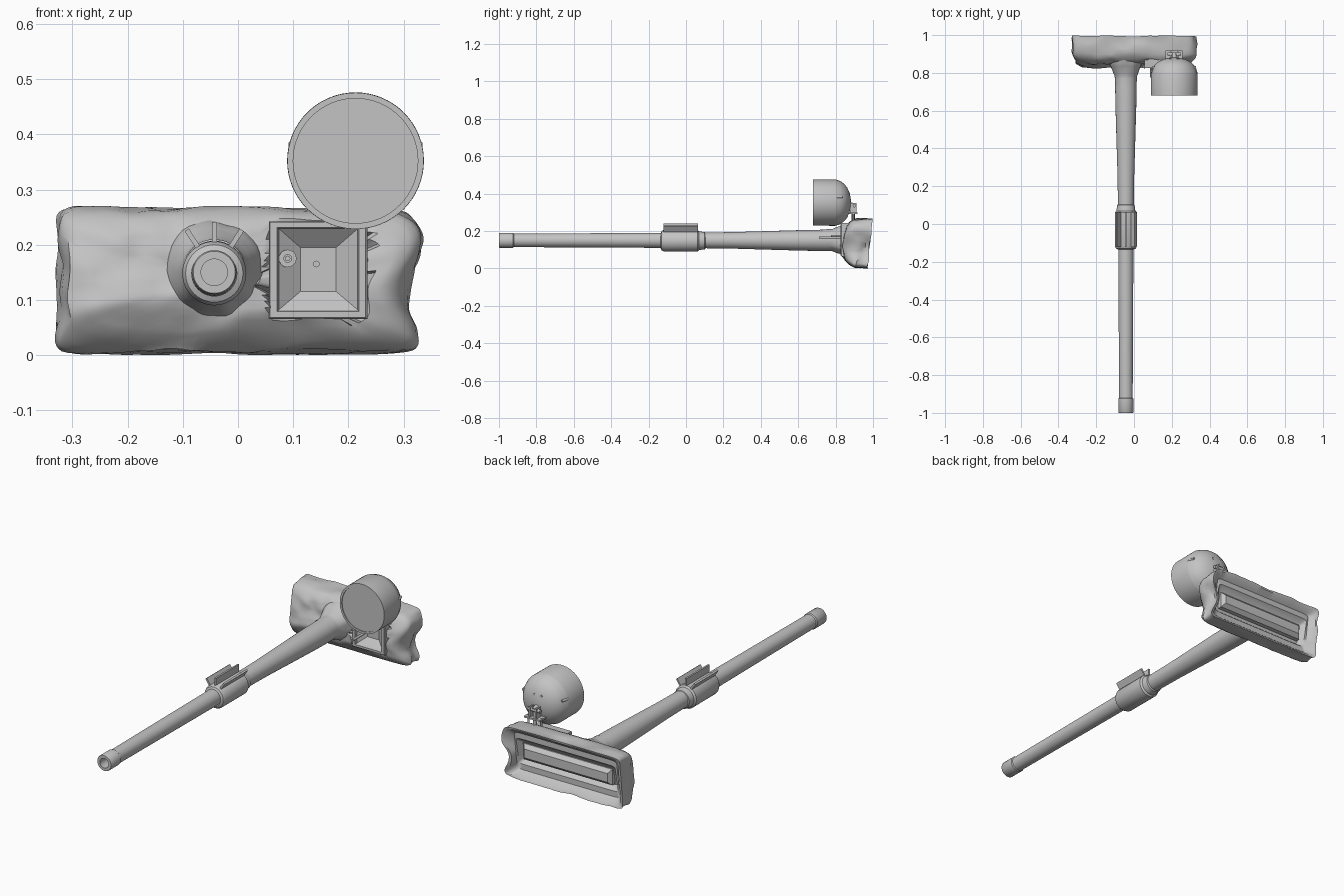
import bpy, bmesh, math
from mathutils import Vector, Matrix, noise

grey = bpy.data.materials.new("painted_grey")
grey.diffuse_color = (0.55, 0.55, 0.55, 1)
AX, AZ = -0.043, 0.15          # gun axis
LX, LZ = 0.213, 0.352          # searchlight axis


def finish(name, bm, angle=35):
    bmesh.ops.recalc_face_normals(bm, faces=bm.faces)
    me = bpy.data.meshes.new(name)
    bm.to_mesh(me)
    bm.free()
    me.materials.append(grey)
    ob = bpy.data.objects.new(name, me)
    bpy.context.collection.objects.link(ob)
    bpy.ops.object.select_all(action='DESELECT')
    ob.select_set(True)
    bpy.context.view_layer.objects.active = ob
    bpy.ops.object.shade_smooth_by_angle(angle=math.radians(angle))
    return ob


def loft(name, rings, cap_start=True, cap_end=True, angle=35):
    """Skin a list of closed point loops."""
    bm = bmesh.new()
    loops = [[bm.verts.new(p) for p in r] for r in rings]
    n = len(loops[0])
    for a, b in zip(loops, loops[1:]):
        for i in range(n):
            j = (i + 1) % n
            bm.faces.new((a[i], a[j], b[j], b[i]))
    if cap_start:
        bm.faces.new(loops[0])
    if cap_end:
        bm.faces.new(loops[-1])
    return finish(name, bm, angle)


def lathe(name, cx, cz, prof, n=40, wobble=0.0, **kw):
    """Turn (y, radius) pairs around a line parallel to y."""
    rings = []
    for y, r in prof:
        ring = []
        for i in range(n):
            a = 2 * math.pi * i / n
            k = r + wobble * (y - 0.75) * 10 * noise.noise((math.cos(a) * 2, math.sin(a) * 2, y * 9))
            ring.append((cx + k * math.cos(a), y, cz + k * math.sin(a)))
        rings.append(ring)
    return loft(name, rings, **kw)


def box(name, c, size, turn=0):
    bm = bmesh.new()
    bmesh.ops.create_cube(bm, size=1, matrix=Matrix.Translation(c) @
                          Matrix.Rotation(turn, 4, 'Y') @ Matrix.Diagonal((*size, 1)))
    return finish(name, bm)


def rod(name, a, b, r, n=12):
    a, b = Vector(a), Vector(b)
    bm = bmesh.new()
    rot = (b - a).to_track_quat('Z', 'Y').to_matrix().to_4x4()
    bmesh.ops.create_cone(bm, cap_ends=True, segments=n, radius1=r, radius2=r,
                          depth=(b - a).length, matrix=Matrix.Translation((a + b) / 2) @ rot)
    return finish(name, bm)


def rect(x0, x1, z0, z1, y):
    return [(x0, y, z0), (x1, y, z0), (x1, y, z1), (x0, y, z1)]


# Gun tube with hollow muzzle
lathe("barrel", AX, AZ, [
    (-0.85, 0.024), (-1.0, 0.024), (-1.0, 0.038), (-0.997, 0.04), (-0.925, 0.04), (-0.92, 0.036),
    (-0.12, 0.040), (0.06, 0.041), (0.1, 0.042), (0.25, 0.044), (0.45, 0.050),
    (0.62, 0.055), (0.73, 0.057), (0.86, 0.057)])

# Fume extractor sleeve and its three radial fins
lathe("extractor_sleeve", AX, AZ - 0.002, [
    (-0.135, 0.041), (-0.13, 0.052), (-0.118, 0.058), (0.062, 0.058), (0.07, 0.05),
    (0.1, 0.046), (0.105, 0.041)], cap_start=False, cap_end=False)
for k in (-1, 0, 1):
    t = k * math.radians(33)
    box("sleeve_fin", (AX + 0.073 * math.sin(t), -0.028, AZ + 0.073 * math.cos(t)),
        (0.009, 0.185, 0.037), t)

# Gathered canvas collar behind the gun tube
lathe("canvas_collar", AX, AZ + 0.002, [
    (0.73, 0.057), (0.77, 0.058), (0.785, 0.060), (0.80, 0.067),
    (0.82, 0.074), (0.835, 0.081), (0.85, 0.088), (0.88, 0.094)],
    n=48, wobble=0.008, cap_start=False, cap_end=False)


# Canvas cover: nested rounded rectangles from the rear recess to the front
def cover_ring(hw, hh, y, power, crease):
    ring = []
    n = 144
    for i in range(n):
        # even steps around a square, bulged to a superellipse
        s = 4 * i / n
        side, f = int(s), (s % 1) * 2 - 1
        u, v = [(f, -1), (1, f), (-f, 1), (-1, -f)][side]
        m = (abs(u) ** power + abs(v) ** power) ** (-1 / power)
        u, v = u * m, v * m
        x, z = hw * u - 0.004, 0.135 + hh * v
        yy = y + 0.014 * v
        if crease:
            w = noise.noise((x * 7 + z * 5, yy * 16, z * 13 - x * 5))
            w2 = noise.noise((x * 22, yy * 22 + 7, z * 22))
            x += u * crease * (0.6 * w + 0.4 * w2)
            z += v * crease * (0.5 * w + 0.25 * w2)
            yy += crease * (0.8 * w + 0.4 * w2)
            if u > 0.8:               # right end buckles in below the middle
                x += 0.016 * math.cos((z - 0.2) * 31) - 0.006
            elif u < -0.8:            # left end sags between its seams
                x += 0.014 * math.cos(v * 1.6) * (0.86 < y < 0.96)
            if y < 0.93:              # front slopes back towards the lower hem
                low = max(0.0, (0.1 - z) / 0.1)
                yy += 0.05 * low ** 1.5 * (0.93 - y) / 0.09
            # pocket behind the sight housing
            if y < 0.9 and 0.062 < x < 0.23 and 0.07 < z < 0.237:
                yy = max(yy, 0.876)
        ring.append((x, min(yy, 1.0), max(0.0, z)))
    return ring


loft("canvas_cover", [cover_ring(*r) for r in [
    (0.255, 0.050, 0.925, 20, 0), (0.275, 0.070, 0.950, 20, 0),
    (0.285, 0.098, 0.950, 20, 0), (0.312, 0.122, 0.980, 16, 0.004),
    (0.325, 0.132, 0.983, 18, 0.008), (0.322, 0.130, 0.965, 18, 0.014),
    (0.327, 0.131, 0.94, 16, 0.018), (0.328, 0.131, 0.915, 14, 0.02),
    (0.326, 0.129, 0.89, 12, 0.02), (0.318, 0.121, 0.87, 9, 0.02),
    (0.305, 0.110, 0.855, 7, 0.02), (0.28, 0.094, 0.844, 6, 0.02),
    (0.26, 0.084, 0.842, 6, 0.02), (0.24, 0.072, 0.84, 5, 0.02), (0.215, 0.06, 0.838, 5, 0.02),
    (0.19, 0.05, 0.838, 5, 0.018), (0.155, 0.037, 0.838, 5, 0.016),
    (0.12, 0.025, 0.838, 5, 0.01), (0.055, 0.008, 0.838, 5, 0.006)]], angle=40)

# Bevelled bar in the rear recess
loft("rear_bar", [rect(-0.25, 0.242, 0.095, 0.175, 0.92),
                  rect(-0.25, 0.242, 0.095, 0.175, 0.942),
                  rect(-0.235, 0.227, 0.113, 0.157, 0.960)])

# Sight housing: square frame with a funnel-shaped opening
loft("sight_housing", [
    rect(0.056, 0.235, 0.065, 0.242, 0.89), rect(0.056, 0.235, 0.065, 0.242, 0.832),
    rect(0.058, 0.231, 0.068, 0.241, 0.827), rect(0.071, 0.219, 0.079, 0.231, 0.827),
    rect(0.074, 0.217, 0.082, 0.229, 0.838), rect(0.113, 0.178, 0.115, 0.195, 0.866)], angle=20)
rod("coaxial_tube", (0.142, 0.71, 0.165), (0.142, 0.87, 0.165), 0.006)
lathe("sight_port", 0.09, 0.175, [(0.86, 0.016), (0.836, 0.016), (0.836, 0.007), (0.842, 0.007)], n=20)
rod("sight_pin", (0.09, 0.775, 0.175), (0.09, 0.85, 0.175), 0.005)

# Searchlight drum with domed back and recessed lens
lathe("searchlight", LX, LZ, [
    (0.684, 0.113), (0.68, 0.113), (0.68, 0.1235), (0.80, 0.124), (0.805, 0.122),
    (0.825, 0.115), (0.845, 0.101), (0.862, 0.08), (0.873, 0.055), (0.88, 0.028), (0.882, 0.008)], n=64)
for s in (-1, 1):
    rod("lamp_side_latch", (LX + s * 0.116, 0.80, LZ + 0.03), (LX + s * 0.108, 0.835, LZ + 0.03), 0.006)
    rod("lamp_back_bolt", (LX + s * 0.02, 0.855, LZ + 0.045), (LX + s * 0.02, 0.876, LZ + 0.045), 0.007)
    # Bracket legs, ears and pivot
    rod("bracket_leg", (LX + s * 0.035, 0.895, 0.235), (LX + s * 0.035, 0.895, 0.3), 0.005)
    box("bracket_ear", (LX + s * 0.018, 0.895, 0.322), (0.008, 0.035, 0.055))
box("bracket_plate", (LX, 0.895, 0.295), (0.09, 0.045, 0.008))
rod("bracket_pivot", (LX - 0.035, 0.9, 0.335), (LX + 0.035, 0.9, 0.335), 0.009)
rod("lamp_neck", (LX, 0.865, 0.345), (LX, 0.905, 0.335), 0.012)
rod("bracket_stem", (LX, 0.895, 0.235), (LX, 0.895, 0.335), 0.009)
